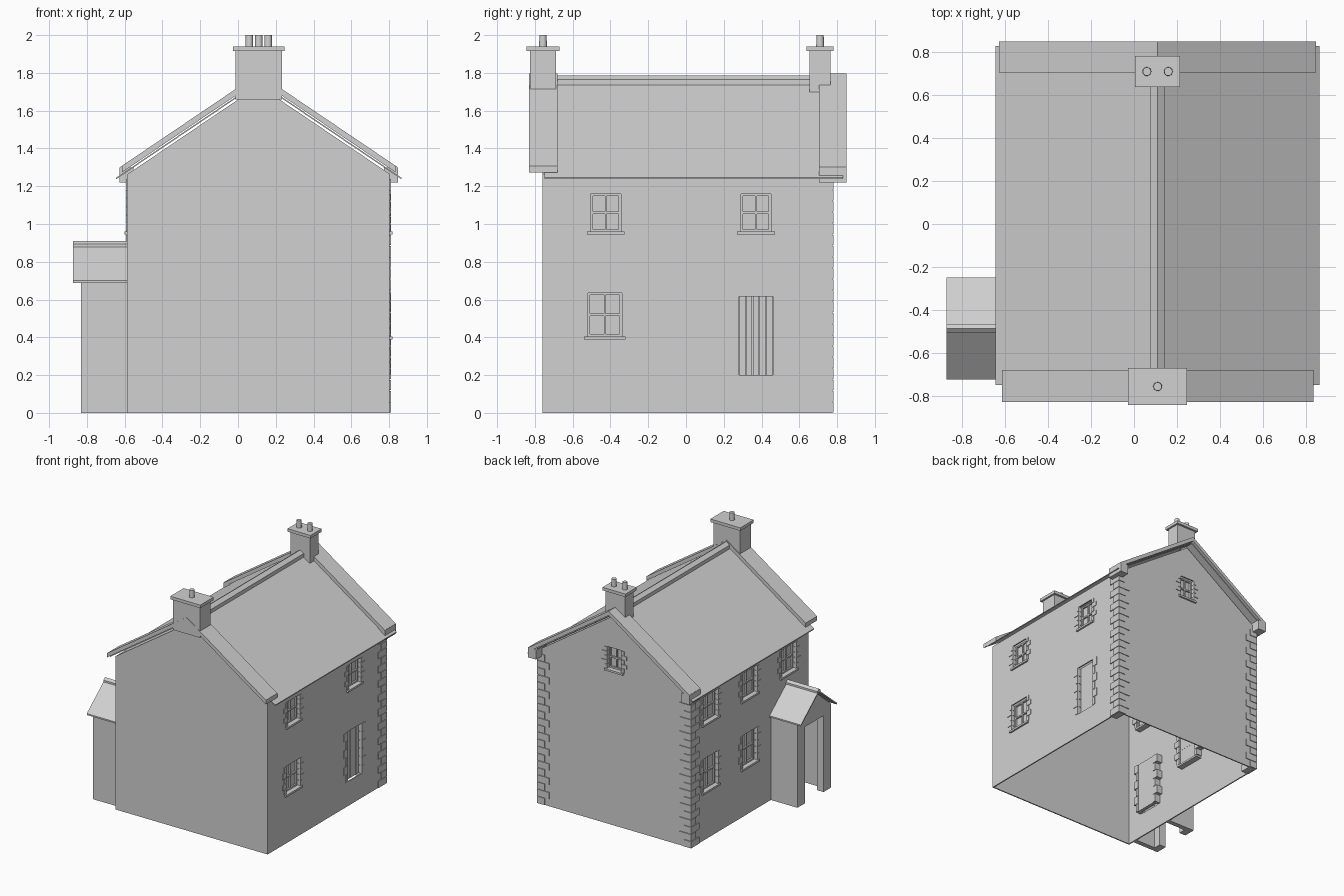
import bpy, bmesh
from mathutils import Vector

cube = bpy.data.objects.get("Cube")
if cube:
    bpy.data.objects.remove(cube, do_unlink=True)

grey = bpy.data.materials.new("plain grey")
grey.use_nodes = True
grey.diffuse_color = (0.64, 0.64, 0.64, 1)
grey.node_tree.nodes["Principled BSDF"].inputs["Base Color"].default_value = (0.64, 0.64, 0.64, 1)

XR, XL, YF, YB = 0.803, -0.587, -0.76, 0.775    # wall planes
XC, RIDGE, PITCH = 0.11, 1.755, 0.675           # roof ridge and slope


def finish(name, bm):
    bmesh.ops.recalc_face_normals(bm, faces=bm.faces)
    mesh = bpy.data.meshes.new(name)
    bm.to_mesh(mesh)
    bm.free()
    mesh.materials.append(grey)
    ob = bpy.data.objects.new(name, mesh)
    bpy.context.collection.objects.link(ob)
    return ob


def boxes(name, spans):
    """One object from boxes given by two opposite corners."""
    bm = bmesh.new()
    for a, b in spans:
        a, b = Vector(a), Vector(b)
        verts = bmesh.ops.create_cube(bm, size=1)["verts"]
        for v in verts:
            v.co = Vector([(a[i] + b[i]) / 2 + v.co[i] * abs(b[i] - a[i]) for i in range(3)])
    return finish(name, bm)


def prism(name, points, axis, a, b):
    """Profile of (horizontal, z) points extruded along x or y."""
    bm = bmesh.new()
    put = (lambda h, z, t: (t, h, z)) if axis == "x" else (lambda h, z, t: (h, t, z))
    face = bm.faces.new([bm.verts.new(put(h, z, a)) for h, z in points])
    ext = bmesh.ops.extrude_face_region(bm, geom=[face])["geom"]
    move = put(0, 0, b - a)
    bmesh.ops.translate(bm, vec=move, verts=[g for g in ext if isinstance(g, bmesh.types.BMVert)])
    return finish(name, bm)


def chevron(centre, half, top, slope, thick):
    """Inverted V strip profile."""
    low = top - half * slope
    return [(centre - half, low), (centre, top), (centre + half, low),
            (centre + half, low - thick), (centre, top - thick), (centre - half, low - thick)]


# Map wall coordinates (along, outward, up) to the model
WALLS = {
    "right": lambda u, d, z: (XR + d, u, z),
    "left": lambda u, d, z: (XL - d, u, z),
    "back": lambda u, d, z: (u, YB + d, z),
}
openings = []


def wall_boxes(name, wall, spans):
    put = WALLS[wall]
    return boxes(name, [(put(*a), put(*b)) for a, b in spans])


def surround(name, wall, u, w, z0, z1, count):
    """Alternating long and short jamb stones around an opening."""
    h = (z1 - z0) / count
    spans = []
    for i in range(count):
        long = 0.05 if i % 2 else 0.025
        for s in (-1, 1):
            spans.append(((u + s * w / 2, -0.06, z0 + i * h + 0.002),
                          (u + s * (w / 2 + long), 0.005, z0 + (i + 1) * h - 0.002)))
    wall_boxes(name + "_stones", wall, spans)
    put = WALLS[wall]
    openings.append((put(u - w / 2, -0.1, z0), put(u + w / 2, 0.1, z1)))


def window(name, wall, u, z0, z1, w):
    surround(name, wall, u, w, z0, z1, 5)
    l, r, f = u - w / 2, u + w / 2, 0.012
    mid = (z0 + z1) / 2
    back, front = -0.045, -0.025
    wall_boxes(name + "_frame", wall, [
        ((l, back, z0), (l + f, front, z1)), ((r - f, back, z0), (r, front, z1)),
        ((l, back, z0), (r, front, z0 + f)), ((l, back, z1 - f), (r, front, z1)),
        ((u - 0.005, back, z0), (u + 0.005, front, z1)),
        ((l, back, mid - 0.006), (r, front, mid + 0.006))])
    wall_boxes(name + "_pane", wall, [((l, -0.044, z0), (r, -0.038, z1))])
    wall_boxes(name + "_sill", wall, [((l - 0.02, -0.06, z0 - 0.016), (r + 0.02, 0.014, z0))])


def door(name, wall, u, z0, z1, w):
    surround(name, wall, u, w, z0, z1, 6)
    step = w / 5
    wall_boxes(name + "_planks", wall, [
        ((u - w / 2 + i * step + 0.002, -0.05, z0), (u - w / 2 + (i + 1) * step - 0.002, -0.025, z1))
        for i in range(5)])
    wall_boxes(name + "_backing", wall, [((u - w / 2, -0.055, z0), (u + w / 2, -0.035, z1))])


# Windows and doors
window("right_lower_window", "right", -0.43, 0.405, 0.635, 0.18)
for i, y in enumerate((-0.425, 0.37)):
    window("right_upper_window_%d" % i, "right", y, 0.96, 1.16, 0.16)
for i, y in enumerate((0.52, 0.01)):
    window("left_lower_window_%d" % i, "left", y, 0.40, 0.67, 0.19)
for i, y in enumerate((0.52, 0.01, -0.50)):
    window("left_upper_window_%d" % i, "left", y, 0.96, 1.18, 0.19)
window("attic_window", "back", XC, 1.28, 1.46, 0.13)
door("right_door", "right", 0.37, 0.20, 0.615, 0.18)
door("left_door", "left", -0.49, 0.20, 0.62, 0.18)


# House walls, hollow and open underneath
def house_profile(inset, bottom):
    peak = RIDGE - 0.022 - inset
    l, r = XL + inset, XR - inset
    return [(l, bottom), (r, bottom), (r, peak - PITCH * (r - XC)), (XC, peak),
            (l, peak - PITCH * (XC - l))]


walls = prism("house_walls", house_profile(0, 0), "y", YF, YB)
hollow = prism("hollow_cutter", house_profile(0.01, -0.2), "y", YF + 0.01, YB - 0.01)
holes = boxes("opening_cutter", openings)
bpy.context.view_layer.objects.active = walls
for cutter in (hollow, holes):
    cutter.hide_render = True
    mod = walls.modifiers.new("cut", "BOOLEAN")
    mod.operation, mod.solver, mod.object = "DIFFERENCE", "EXACT", cutter
    bpy.ops.object.modifier_apply(modifier=mod.name)
    bpy.data.objects.remove(cutter, do_unlink=True)

# Corner stones on the two back corners
COUNT = 21
for name, x, s in (("right_quoins", XR, 1), ("left_quoins", XL, -1)):
    spans = []
    for i in range(COUNT):
        h = 1.24 / COUNT
        along_x, along_y = (0.1, 0.06) if i % 2 else (0.06, 0.1)
        spans.append(((x + s * 0.007, YB + 0.007, i * h + 0.002),
                      (x - s * along_x, YB - along_y, (i + 1) * h - 0.002)))
    boxes(name, spans)

# Roof, ridge and gable copings
prism("roof", chevron(XC, 0.755, RIDGE, PITCH, 0.008), "y", -0.75, 0.83)
prism("ridge_cap", chevron(XC, 0.032, 1.787, PITCH, 0.03), "y", -0.69, 0.72)
prism("front_coping", chevron(XC, 0.725, 1.797, PITCH, 0.035), "y", -0.83, -0.68)
prism("back_coping", chevron(XC, 0.735, 1.797, PITCH, 0.035), "y", 0.705, 0.85)
for name, x, s in (("right_kneeler", XC + 0.738, -1), ("left_kneeler", XC - 0.738, 1)):
    boxes(name, [((x, 0.705, 1.22), (x + s * 0.075, 0.85, 1.30))])


# Chimneys with caps and pots
def chimney(name, x, y, half_x, half_y, bottom, pots):
    boxes(name + "_stack", [((x - half_x, y - half_y, bottom), (x + half_x, y + half_y, 1.92))])
    hx, hy = half_x + 0.015, half_y + 0.017
    boxes(name + "_cap", [((x - hx, y - hy, 1.915), (x + hx, y + hy, 1.94))])
    bm = bmesh.new()
    for px in pots:
        verts = bmesh.ops.create_cone(bm, cap_ends=True, segments=16, radius1=0.021,
                                      radius2=0.019, depth=0.07)["verts"]
        bmesh.ops.translate(bm, verts=verts, vec=(px, y, 1.965))
    ob = finish(name + "_pots", bm)
    bpy.ops.object.select_all(action="DESELECT")
    ob.select_set(True)
    bpy.context.view_layer.objects.active = ob
    bpy.ops.object.shade_smooth_by_angle()


chimney("front_chimney", XC, -0.757, 0.122, 0.07, 1.66, [XC])
chimney("back_chimney", XC, 0.71, 0.09, 0.055, 1.70, [0.06, 0.16])

# Porch
PY = -0.487
prism("porch_front", [(PY - 0.22, 0), (PY - 0.22, 0.69), (PY, 0.876), (PY + 0.22, 0.69),
                      (PY + 0.22, 0), (PY + 0.12, 0), (PY + 0.12, 0.63),
                      (PY - 0.12, 0.63), (PY - 0.12, 0)], "x", -0.83, -0.77)
boxes("porch_sides", [((-0.78, PY + s * 0.18, 0), (XL, PY + s * 0.22, 0.69)) for s in (-1, 1)])
prism("porch_roof", chevron(PY, 0.237, 0.895, 0.82, 0.012), "x", -0.873, XL)
prism("porch_ridge", chevron(PY, 0.02, 0.91, 0.82, 0.02), "x", -0.873, XL)
